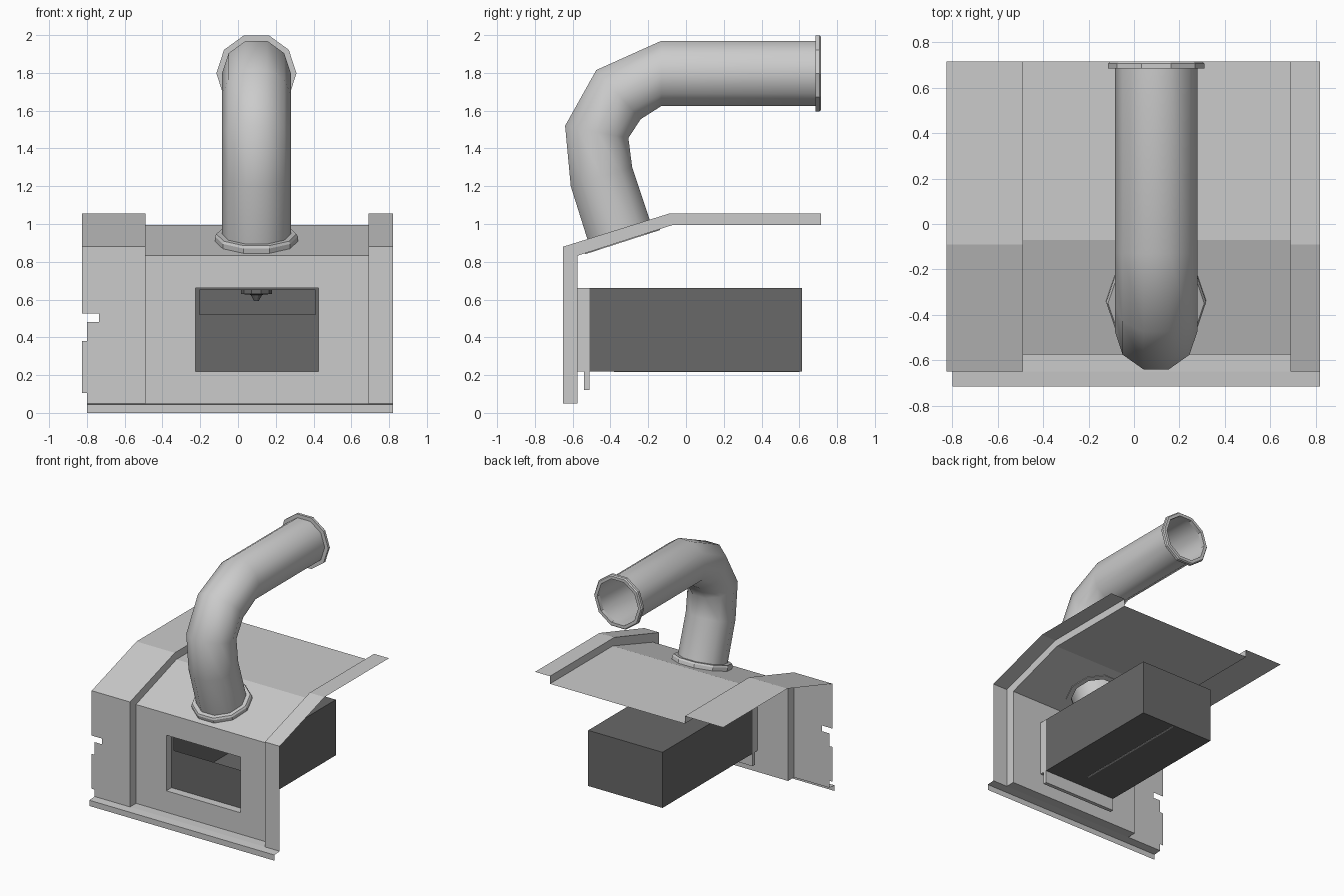
import bpy, bmesh
from math import cos, sin, pi
from mathutils import Vector

cube = bpy.data.objects.get("Cube")
if cube:
    bpy.data.objects.remove(cube, do_unlink=True)


def material(name, value):
    m = bpy.data.materials.new(name)
    m.use_nodes = True
    colour = (value, value, value, 1)
    m.diffuse_color = colour
    m.node_tree.nodes["Principled BSDF"].inputs["Base Color"].default_value = colour
    return m


LIGHT = material("light_grey_sheet", 0.6)
DARK = material("dark_grey_steel", 0.14)
SIDES = 10
PIPE_X = 0.0975


def finish(name, bm, mat, smooth=False):
    mesh = bpy.data.meshes.new(name)
    bm.to_mesh(mesh)
    bm.free()
    mesh.materials.append(mat)
    for p in mesh.polygons:
        p.use_smooth = smooth
    ob = bpy.data.objects.new(name, mesh)
    bpy.context.collection.objects.link(ob)
    return ob


def loop_edges(bm, points):
    vs = [bm.verts.new(p) for p in points]
    return [bm.edges.new((vs[i], vs[(i + 1) % len(vs)])) for i in range(len(vs))]


def sheet(name, outline, mat, hole=None):
    """Flat sheet from an outline, with an optional hole."""
    bm = bmesh.new()
    if hole:
        edges = loop_edges(bm, outline) + loop_edges(bm, hole)
        normal = (Vector(outline[1]) - Vector(outline[0])).cross(
            Vector(outline[2]) - Vector(outline[1]))
        bmesh.ops.triangle_fill(bm, edges=edges, use_beauty=True, normal=normal)
    else:
        bm.faces.new([bm.verts.new(p) for p in outline])
    return finish(name, bm, mat)


def strip(name, x0, x1, profile, mat):
    """Sheet folded along a (y, z) profile between two x positions."""
    bm = bmesh.new()
    rows = [[bm.verts.new((x, y, z)) for x in (x0, x1)] for y, z in profile]
    for a, b in zip(rows, rows[1:]):
        bm.faces.new((a[0], a[1], b[1], b[0]))
    return finish(name, bm, mat)


def rect(x0, x1, z0, z1, y):
    return [(x0, y, z0), (x1, y, z0), (x1, y, z1), (x0, y, z1)]


def box(name, x, y, z, mat, skip=None):
    bm = bmesh.new()
    bmesh.ops.create_cube(bm, size=1)
    for v in bm.verts:
        v.co = [lo + (c + 0.5) * (hi - lo) for c, (lo, hi) in zip(v.co, (x, y, z))]
    if skip:
        bm.normal_update()
        bmesh.ops.delete(bm, geom=[f for f in bm.faces if abs(f.normal.y) > 0.5
                                   and skip(f)], context='FACES')
    return finish(name, bm, mat)


def ring(centre, v_axis, radius, v_radius=None):
    """Ten-sided loop in the plane of x and v_axis."""
    u, v = Vector((1, 0, 0)), Vector(v_axis).normalized()
    return [Vector(centre) + u * radius * cos(2 * pi * i / SIDES)
            + v * (v_radius or radius) * sin(2 * pi * i / SIDES) for i in range(SIDES)]


def loft(name, rings, mat, smooth=False, closed=False):
    bm = bmesh.new()
    loops = [[bm.verts.new(p) for p in r] for r in rings]
    pairs = list(zip(loops, loops[1:])) + ([(loops[-1], loops[0])] if closed else [])
    for a, b in pairs:
        for i in range(SIDES):
            j = (i + 1) % SIDES
            bm.faces.new((a[i], a[j], b[j], b[i]))
    bmesh.ops.recalc_face_normals(bm, faces=bm.faces)
    return finish(name, bm, mat, smooth)


def collar(name, centre, axis, v_axis, outer, inner, depth):
    """Hollow pipe flange with a slightly bevelled rim."""
    c, a = Vector(centre), Vector(axis).normalized()
    section = [(inner, 0), (outer, 0), (outer, depth * 0.7),
               (outer - 0.008, depth), (inner, depth)]
    return loft(name, [ring(c + a * h, v_axis, r) for r, h in section], LIGHT, closed=True)


# Folded casing: raised edge strips, recessed centre
BASE, BACK = 0.05, 0.715
raised = [(-0.65, BASE), (-0.65, 0.88), (-0.09, 1.055), (BACK, 1.055)]
recess = [(-0.575, BASE), (-0.575, 0.832), (-0.07, 0.995), (BACK, 0.995)]
XL, XA, XB, XR = -0.825, -0.49, 0.69, 0.82
strip("left_edge_strip", XB, XR, raised, LIGHT)
strip("right_edge_roof", XL, XA, raised[1:], LIGHT)

# Right edge front with clip notches
y = raised[0][0]
notched = [(-0.80, BASE), (XA, BASE), (XA, 0.88), (XL, 0.88), (XL, 0.525),
           (-0.735, 0.525), (-0.735, 0.48), (-0.80, 0.48), (-0.80, 0.38),
           (XL, 0.38), (XL, 0.105), (-0.80, 0.105)]
sheet("right_edge_front", [(px, y, pz) for px, pz in notched], LIGHT)

# Step walls joining raised and recessed sheets
for name, x in (("right_step", XA), ("left_step", XB)):
    bm = bmesh.new()
    rows = [[bm.verts.new((x, *p)) for p in pair] for pair in zip(raised, recess)]
    for a, b in zip(rows, rows[1:]):
        bm.faces.new((a[0], a[1], b[1], b[0]))
    finish(name, bm, LIGHT)

# Centre front with window, slope with pipe hole, flat roof
W0, W1, Z0, Z1 = -0.225, 0.425, 0.22, 0.66
sheet("front_panel", rect(XA, XB, BASE, recess[1][1], recess[0][0]), LIGHT,
      rect(W0, W1, Z0, Z1, recess[0][0]))
low, high = Vector((0, *recess[1])), Vector((0, *recess[2]))
along = (high - low).normalized()
up = Vector((0, -along.z, along.y))
mouth = low + along * 0.25
mouth.x = PIPE_X
sheet("sloped_panel", [(XA, *recess[1]), (XB, *recess[1]), (XB, *recess[2]),
                       (XA, *recess[2])], LIGHT, ring(mouth, along, 0.182))
strip("roof_panel", XA, XB, recess[2:], LIGHT)

# Bottom ledge with turned-down lip
strip("bottom_lip", -0.80, XR, [(-0.715, 0), (-0.715, 0.045), (-0.65, BASE)], LIGHT)
strip("bottom_ledge", XA, XB, [(-0.65, BASE), (-0.575, BASE)], LIGHT)

# Window frame tunnel and hanging tab
FY = -0.51
box("window_frame", (W0, W1), (-0.575, FY), (Z0, Z1), LIGHT, skip=lambda f: True)
box("frame_tab", (W0, W1), (-0.54, FY), (0.12, Z0), LIGHT)

# Dark chamber with a slot in its front
box("chamber", (W0, W1), (FY, 0.615), (Z0, Z1), DARK, skip=lambda f: f.normal.y < 0)
sheet("chamber_front", rect(W0, W1, Z0, Z1, FY), DARK, rect(-0.205, 0.41, 0.52, 0.65, FY))
box("chamber_seam", (0.12, 0.132), (-0.38, 0.6), (Z0 - 0.003, Z0 + 0.002), LIGHT)

# Nozzle under the chamber ceiling
nozzle = [(0.082, 0.655), (0.082, 0.63), (0.03, 0.625), (0.012, 0.592), (0.001, 0.592)]
loft("nozzle", [ring((PIPE_X, 0.05, z), (0, 1, 0), r) for r, z in nozzle], DARK)

# Bent pipe: outer and inner (y, z) points of each bend
bends = [((-0.61, 1.2), (-0.285, 1.3)), ((-0.64, 1.52), (-0.305, 1.455)),
         ((-0.475, 1.815), (-0.24, 1.555)), ((-0.13, 1.97), (-0.13, 1.625)),
         ((0.70, 1.97), (0.70, 1.625))]
rings = [ring(mouth, -along, 0.182)]
for outer, inner in bends:
    o, i = Vector((PIPE_X, *outer)), Vector((PIPE_X, *inner))
    rings.append(ring((o + i) / 2, o - i, 0.182, (o - i).length / 2 / sin(0.4 * pi)))
loft("pipe", rings, LIGHT, smooth=True)

# Pipe flanges
collar("base_flange", mouth - up * 0.005, up, along, 0.22, 0.18, 0.045)
collar("end_flange", (PIPE_X, 0.685, 1.7975), (0, 1, 0), (0, 0, 1), 0.212, 0.18, 0.03)
